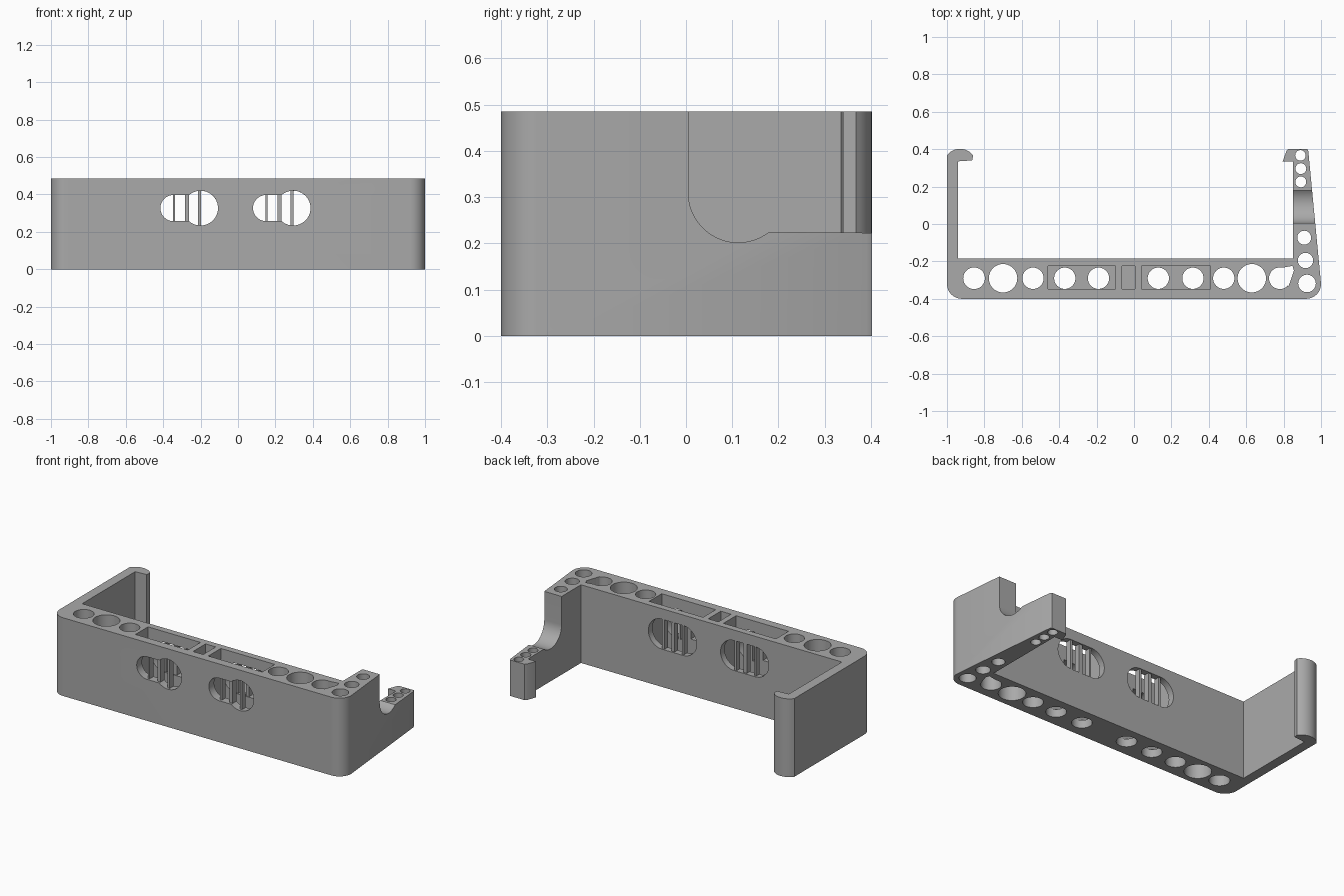
import bpy, bmesh
from math import sin, cos, radians

old = bpy.data.objects.get("Cube")
if old:
    bpy.data.objects.remove(old, do_unlink=True)

TOP = 0.485
grey = bpy.data.materials.new("plain grey")
grey.use_nodes = True
grey.diffuse_color = (0.4, 0.4, 0.4, 1)
grey.node_tree.nodes["Principled BSDF"].inputs["Base Color"].default_value = (0.4, 0.4, 0.4, 1)

# Which plane a profile lies in, by its extrusion axis
PLACE = {"z": lambda u, v, w: (u, v, w),
         "y": lambda u, v, w: (u, w, v),
         "x": lambda u, v, w: (w, u, v)}


def arc(cx, cy, r, a, b, n=12):
    return [(cx + r * cos(radians(a + (b - a) * i / n)),
             cy + r * sin(radians(a + (b - a) * i / n))) for i in range(n + 1)]


def circle(cx, cy, r):
    return arc(cx, cy, r, 0, 360, 40)[:-1]


def rect(u0, u1, v0, v1):
    return [(u0, v0), (u1, v0), (u1, v1), (u0, v1)]


def prism(name, points, low, high, axis="z"):
    bm = bmesh.new()
    place = PLACE[axis]
    face = bm.faces.new([bm.verts.new(place(u, v, low)) for u, v in points])
    out = bmesh.ops.extrude_face_region(bm, geom=[face])
    shift = place(0, 0, high - low)
    bmesh.ops.translate(bm, vec=shift,
                        verts=[g for g in out["geom"] if isinstance(g, bmesh.types.BMVert)])
    bmesh.ops.recalc_face_normals(bm, faces=bm.faces)
    mesh = bpy.data.meshes.new(name)
    bm.to_mesh(mesh)
    bm.free()
    mesh.materials.append(grey)
    ob = bpy.data.objects.new(name, mesh)
    bpy.context.collection.objects.link(ob)
    return ob


# Bracket outline: long front beam, two arms and their hooked ends
outline = (arc(-0.92, -0.32, 0.08, 180, 270) + arc(0.92, -0.32, 0.08, 270, 360)
           + [(0.932, 0.39), (0.925, 0.402), (0.825, 0.402), (0.815, 0.39),
              (0.795, 0.335), (0.85, 0.335), (0.85, -0.185),
              (-0.94, -0.185), (-0.94, 0.335), (-0.865, 0.34)]
           + arc(-0.93, 0.3145, 0.0875, 37, 143))
bracket = prism("bracket", outline, 0, TOP)
cutters = []


def cut(points, low=-0.1, high=0.6, axis="z"):
    ob = prism("cutter", points, low, high, axis)
    ob.hide_render = True
    mod = bracket.modifiers.new("cut", "BOOLEAN")
    mod.operation = "DIFFERENCE"
    mod.solver = "EXACT"
    mod.object = ob
    cutters.append(ob)


# Scooped saddle and lowered end of the left arm
saddle = ([(0.005, 0.6)] + arc(0.113, 0.31, 0.108, 180, 308, 24)
          + [(0.5, 0.222), (0.5, 0.6)])
cut(saddle, 0.6, 1.1, "x")

# Tool pockets in the beam
for x0, x1 in ((-0.46, -0.1), (0.04, 0.41)):
    cut(rect(x0, x1, -0.348, -0.225), 0.05)
cut(rect(-0.065, 0.005, -0.348, -0.225), 0.05)

# Upright holes through beam and arm
for x, r in ((-0.855, 0.058), (-0.7, 0.076), (-0.54, 0.057), (-0.37, 0.057),
             (-0.19, 0.057), (0.13, 0.057), (0.315, 0.057), (0.48, 0.057),
             (0.63, 0.076), (0.78, 0.058)):
    cut(circle(x, -0.29, r))
for x, y, r in ((0.925, -0.318, 0.047), (0.917, -0.195, 0.041), (0.91, -0.073, 0.037),
                (0.892, 0.225, 0.029), (0.892, 0.296, 0.029), (0.89, 0.367, 0.028)):
    cut(circle(x, y, r))
cut([(0.785, -0.235), (0.848, -0.224), (0.855, -0.25), (0.838, -0.3), (0.825, -0.335)])

# Window openings: keyhole in the front wall, rounded slot in the back wall
for x in (-0.2, 0.295):
    c = x - 0.145
    cut(arc(c, 0.327, 0.07, 90, 270, 20) + arc(x, 0.327, 0.093, -131, 131, 32),
        -0.5, -0.29, "y")
    cut(arc(c, 0.327, 0.093, 90, 270, 20) + arc(x, 0.327, 0.093, -90, 90, 20),
        -0.29, -0.1, "y")

# Bake the cuts and drop the cutters
bpy.context.view_layer.update()
deps = bpy.context.evaluated_depsgraph_get()
baked = bpy.data.meshes.new_from_object(bracket.evaluated_get(deps))
bracket.modifiers.clear()
bracket.data = baked
for ob in cutters:
    bpy.data.objects.remove(ob, do_unlink=True)

# Upright bars across the windows, in both walls
for x in (-0.2, 0.295):
    for dx, w, h in ((-0.142, 0.006, 0.09), (-0.073, 0.011, 0.09), (-0.006, 0.007, 0.095)):
        for wall, y0, y1 in (("front", -0.385, -0.348), ("back", -0.225, -0.19)):
            prism(wall + "_window_bar", rect(x + dx - w, x + dx + w, y0, y1),
                  0.327 - h, 0.327 + h)

# Smooth the round walls, keep the edges crisp
bpy.ops.object.select_all(action="DESELECT")
bracket.select_set(True)
bpy.context.view_layer.objects.active = bracket
bpy.ops.object.shade_smooth_by_angle(angle=radians(25))
